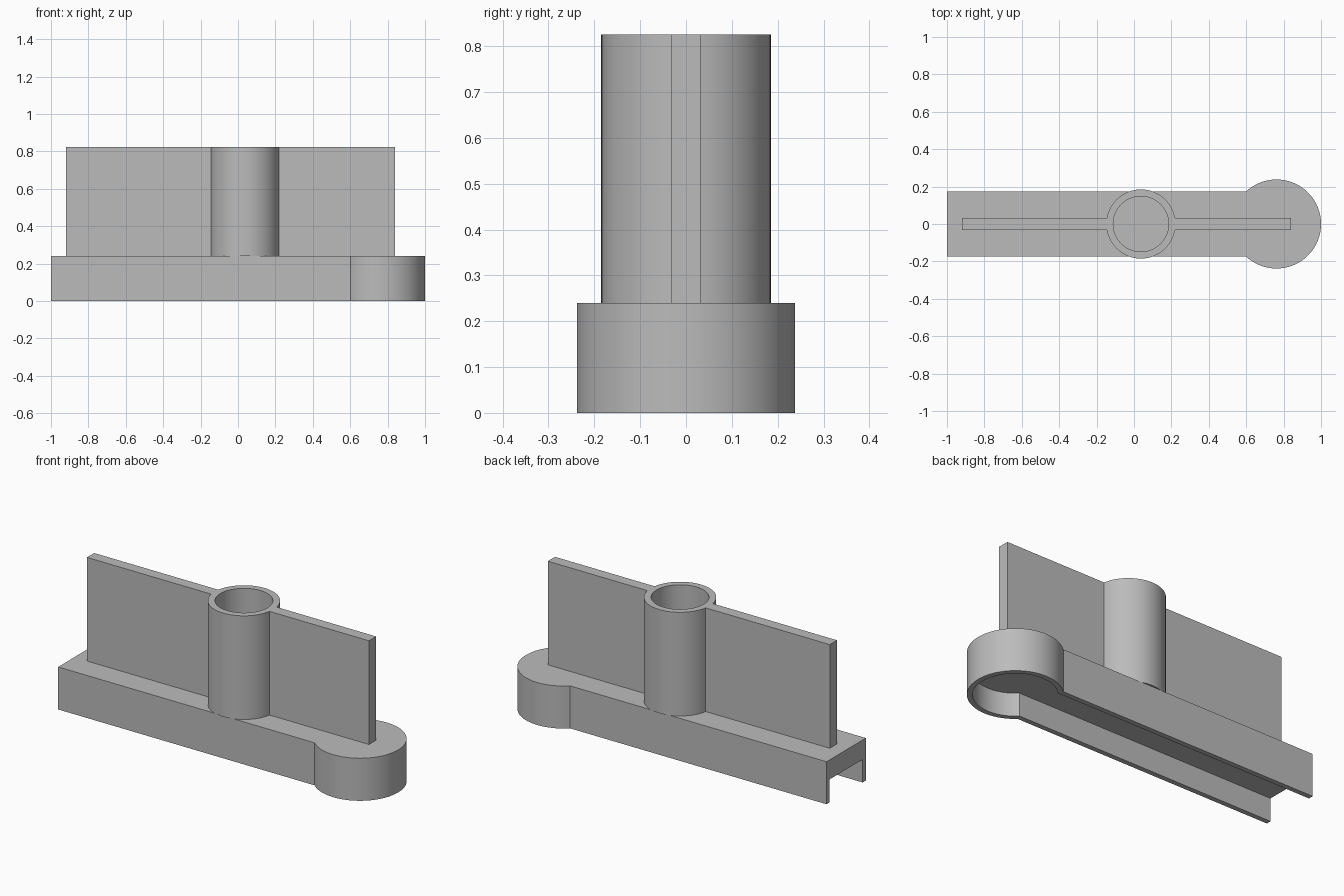
import bpy, bmesh
from math import asin, cos, sin, pi, radians

if "Cube" in bpy.data.objects:
    bpy.data.objects.remove(bpy.data.objects["Cube"], do_unlink=True)

GREY = (0.5, 0.5, 0.5, 1)
grey = bpy.data.materials.new("plain grey")
grey.use_nodes = True
grey.diffuse_color = GREY
grey.node_tree.nodes["Principled BSDF"].inputs["Base Color"].default_value = GREY


def arc(cx, r, start, end, steps):
    return [(cx + r * cos(start + (end - start) * i / steps),
             r * sin(start + (end - start) * i / steps)) for i in range(steps + 1)]


def prism(name, outline, z0, z1):
    """Extrude a closed outline from z0 to z1."""
    bm = bmesh.new()
    face = bm.faces.new([bm.verts.new((x, y, z0)) for x, y in outline])
    top = bmesh.ops.extrude_face_region(bm, geom=[face])["geom"]
    verts = [g for g in top if isinstance(g, bmesh.types.BMVert)]
    bmesh.ops.translate(bm, verts=verts, vec=(0, 0, z1 - z0))
    bmesh.ops.recalc_face_normals(bm, faces=bm.faces)
    mesh = bpy.data.meshes.new(name)
    bm.to_mesh(mesh)
    bm.free()
    mesh.materials.append(grey)
    obj = bpy.data.objects.new(name, mesh)
    bpy.context.collection.objects.link(obj)
    return obj


def carve(obj, cutter):
    """Cut one solid out of another, then smooth the round walls."""
    mod = obj.modifiers.new("hollow", "BOOLEAN")
    mod.operation = "DIFFERENCE"
    mod.solver = "EXACT"
    mod.object = cutter
    bpy.ops.object.select_all(action="DESELECT")
    bpy.context.view_layer.objects.active = obj
    obj.select_set(True)
    bpy.ops.object.modifier_apply(modifier=mod.name)
    bpy.data.objects.remove(cutter, do_unlink=True)
    bpy.ops.object.shade_smooth_by_angle(angle=radians(30))


def keyhole(x_end, half_width, radius):
    """Straight bar running into a round end."""
    a = pi - asin(half_width / radius)
    return [(x_end, -half_width)] + arc(0.762, radius, -a, a, 72) + [(x_end, half_width)]


# Base: channel hollowed from below and open at its straight end
WALL = 0.028
base = prism("channel_base", keyhole(-1, 0.175, 0.238), 0, 0.24)
carve(base, prism("base_cutter", keyhole(-1.1, 0.175 - WALL, 0.238 - WALL), -0.1, 0.13))

# Upright: thin fin merging with a round socket, bored down to the base
TUBE_X, TUBE_R, FIN = 0.037, 0.185, 0.032
a = asin(FIN / TUBE_R)
outline = ([(0.84, -FIN), (0.84, FIN)] + arc(TUBE_X, TUBE_R, a, pi - a, 36)
           + [(-0.92, FIN), (-0.92, -FIN)] + arc(TUBE_X, TUBE_R, pi + a, 2 * pi - a, 36))
upright = prism("fin_and_socket", outline, 0.24, 0.825)
carve(upright, prism("bore_cutter", arc(TUBE_X, 0.148, 0, 2 * pi, 72)[:-1], 0.1, 1))
